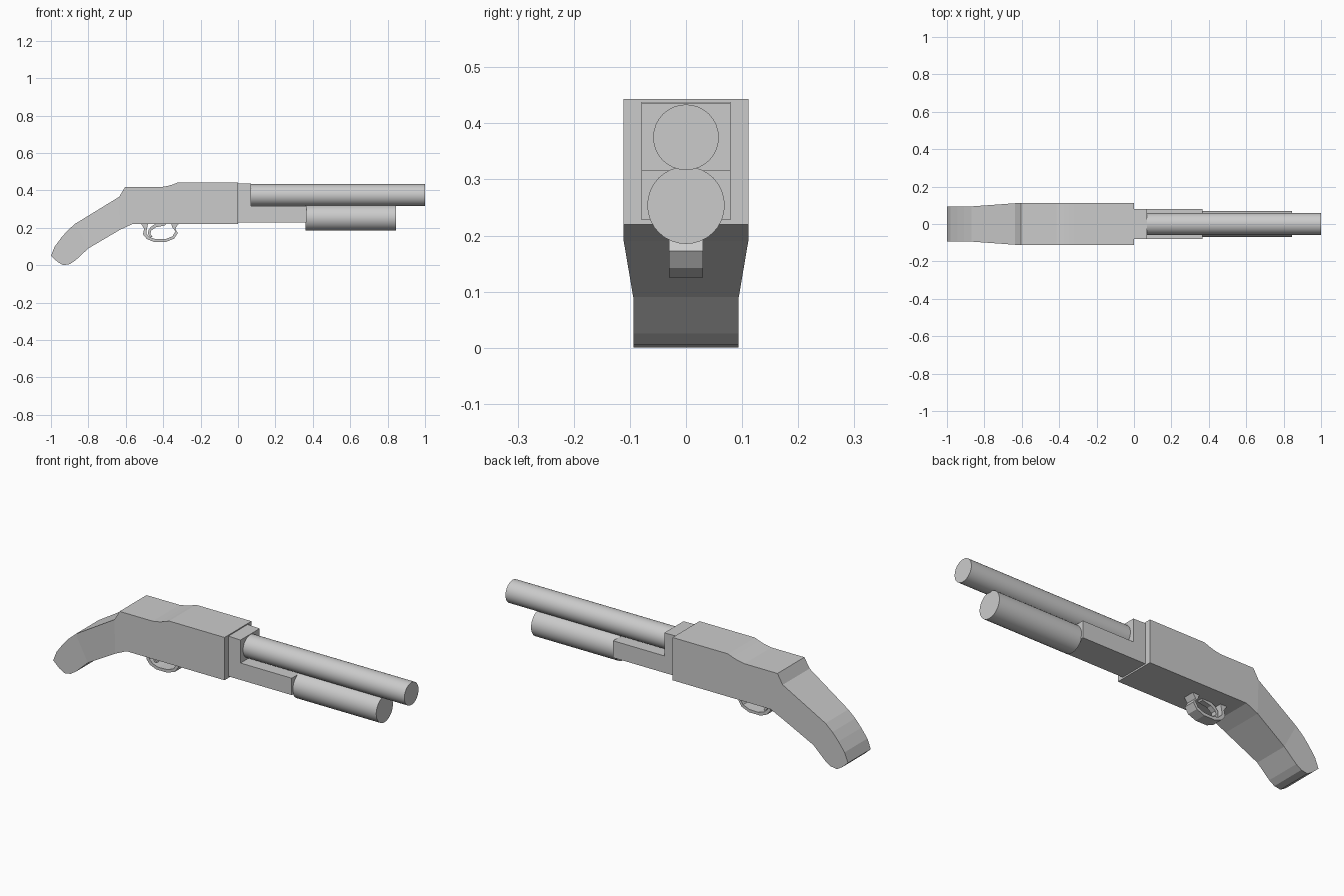
import bpy, bmesh, math


def loft(name, sections):
    """Closed solid through (x1, z1, x2, z2, half_width) cross-sections."""
    bm = bmesh.new()
    rings = []
    for x1, z1, x2, z2, w in sections:
        rings.append([bm.verts.new(p) for p in
                      ((x1, -w, z1), (x1, w, z1), (x2, w, z2), (x2, -w, z2))])
    for a, b in zip(rings, rings[1:]):
        for i in range(4):
            j = (i + 1) % 4
            bm.faces.new((a[i], a[j], b[j], b[i]))
    bm.faces.new(rings[0])
    bm.faces.new(rings[-1])
    bmesh.ops.recalc_face_normals(bm, faces=bm.faces[:])
    mesh = bpy.data.meshes.new(name)
    bm.to_mesh(mesh)
    bm.free()
    obj = bpy.data.objects.new(name, mesh)
    bpy.context.collection.objects.link(obj)
    return obj


def tube(name, x0, x1, z, r):
    bpy.ops.mesh.primitive_cylinder_add(
        vertices=32, radius=r, depth=x1 - x0,
        location=((x0 + x1) / 2, 0, z), rotation=(0, math.pi / 2, 0))
    bpy.context.object.name = name
    bpy.ops.object.shade_smooth_by_angle(angle=math.radians(30))


# receiver flowing back into the curved grip
W, G = 0.111, 0.094
loft("receiver_and_grip", [
    (0, .443, 0, .22, W), (-.32, .443, -.32, .22, W),
    (-.345, .433, -.345, .22, W), (-.375, .424, -.375, .22, W),
    (-.415, .417, -.415, .22, W), (-.605, .417, -.565, .22, W),
    (-.635, .366, -.63, .19, W), (-.87, .222, -.80, .09, G),
    (-.91, .187, -.87, .025, G), (-.945, .147, -.90, .006, G),
    (-.98, .10, -.935, .0, G), (-1.0, .05, -.965, .018, G)])

# stepped block in front of the receiver, with its lower arm
B = 0.079
loft("barrel_block", [
    (-.01, .438, -.01, .228, B), (.07, .436, .035, .228, B),
    (.07, .316, .07, .228, B), (.365, .316, .365, .228, B)])

# barrel and fore-end
tube("barrel", .065, 1.0, .375, .0585)
tube("fore_end", .362, .845, .254, .069)

# trigger guard: outer and inner outline pairs
T = 0.03
loft("trigger_guard", [
    (-.52, .225, -.48, .225, T), (-.502, .195, -.487, .195, T),
    (-.508, .165, -.49, .168, T), (-.487, .14, -.47, .149, T),
    (-.45, .125, -.437, .139, T), (-.385, .125, -.385, .141, T),
    (-.342, .142, -.35, .155, T), (-.322, .172, -.334, .182, T),
    (-.336, .196, -.35, .20, T), (-.315, .225, -.358, .225, T)])

# curved trigger
loft("trigger", [
    (-.38, .225, -.43, .225, .014), (-.39, .213, -.45, .216, .014),
    (-.44, .203, -.466, .205, .014), (-.464, .185, -.479, .188, .014),
    (-.468, .168, -.481, .168, .014), (-.458, .152, -.468, .149, .014)])
